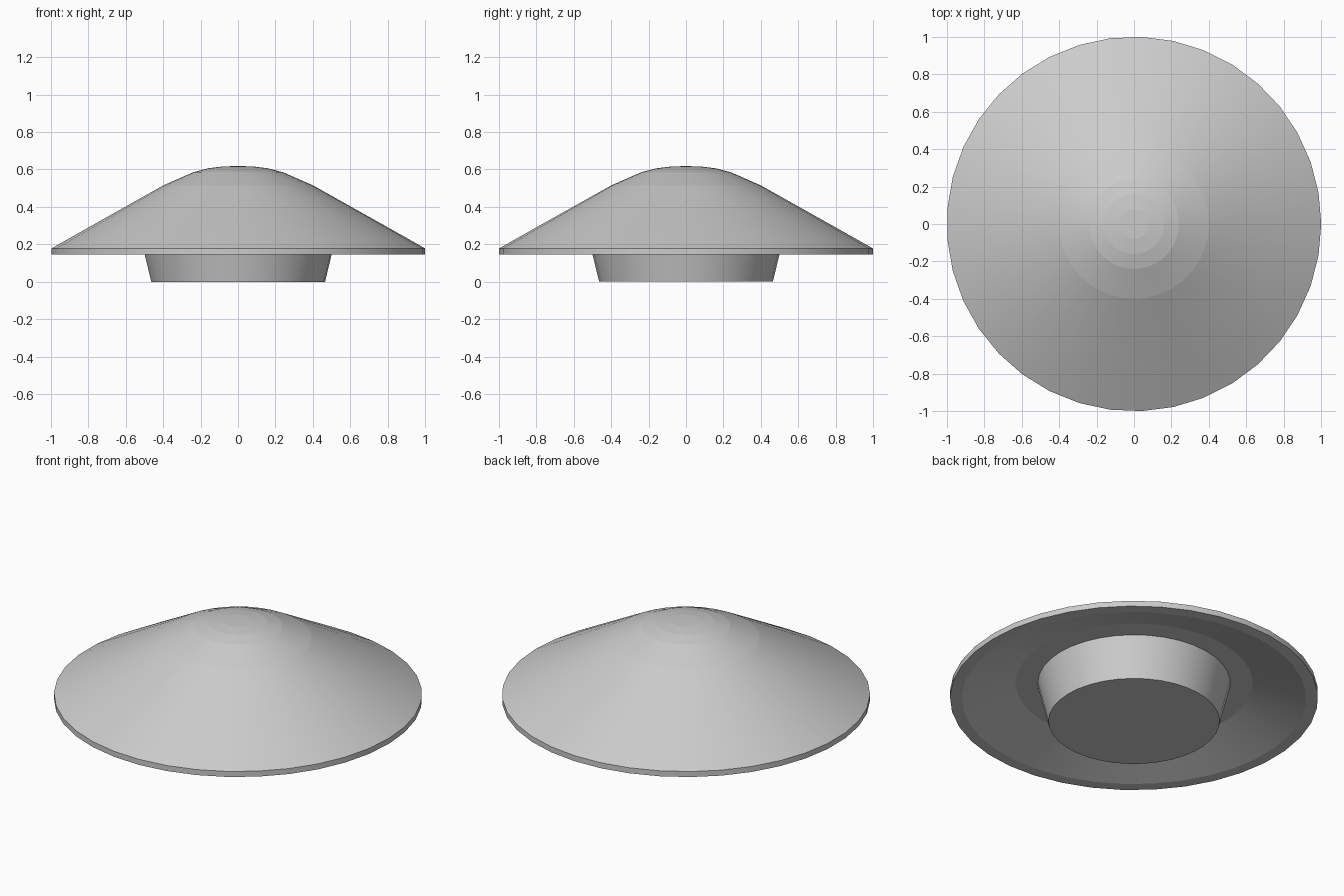
import bpy, bmesh
from math import cos, sin, pi

if "Cube" in bpy.data.objects:
    bpy.data.objects.remove(bpy.data.objects["Cube"])

SIDES = 37


def lathe(name, profile):
    """Revolve (radius, z) points around z; radius 0 makes a pole."""
    bm = bmesh.new()
    rings = []
    for r, z in profile:
        n = SIDES if r > 0 else 1
        rings.append([bm.verts.new((r * cos(2 * pi * i / SIDES),
                                    r * sin(2 * pi * i / SIDES), z)) for i in range(n)])
    for a, b in zip(rings, rings[1:]):
        for i in range(SIDES):
            j = (i + 1) % SIDES
            quad = [a[i % len(a)], b[i % len(b)], b[j % len(b)], a[j % len(a)]]
            bm.faces.new(list(dict.fromkeys(quad)))
    bmesh.ops.recalc_face_normals(bm, faces=bm.faces)
    # Smooth around the axis, crisp bands along the profile
    for f in bm.faces:
        f.smooth = True
    for ring in rings:
        if len(ring) > 1:
            for i in range(SIDES):
                bm.edges.get((ring[i], ring[(i + 1) % SIDES])).smooth = False
    mesh = bpy.data.meshes.new(name)
    bm.to_mesh(mesh)
    bm.free()
    obj = bpy.data.objects.new(name, mesh)
    bpy.context.collection.objects.link(obj)
    return obj


# Domed cover with thin rim and hollow underside
lathe("domed_cover", [
    (0, 0.618), (0.08, 0.616), (0.16, 0.606), (0.24, 0.585), (0.40, 0.515),
    (0.80, 0.291), (1.0, 0.178), (1.0, 0.145), (0.935, 0.145),
    (0.645, 0.24), (0.523, 0.24), (0, 0.24)])

# Tapered base plug
lathe("tapered_base", [(0.523, 0.24), (0.465, 0), (0, 0)])
